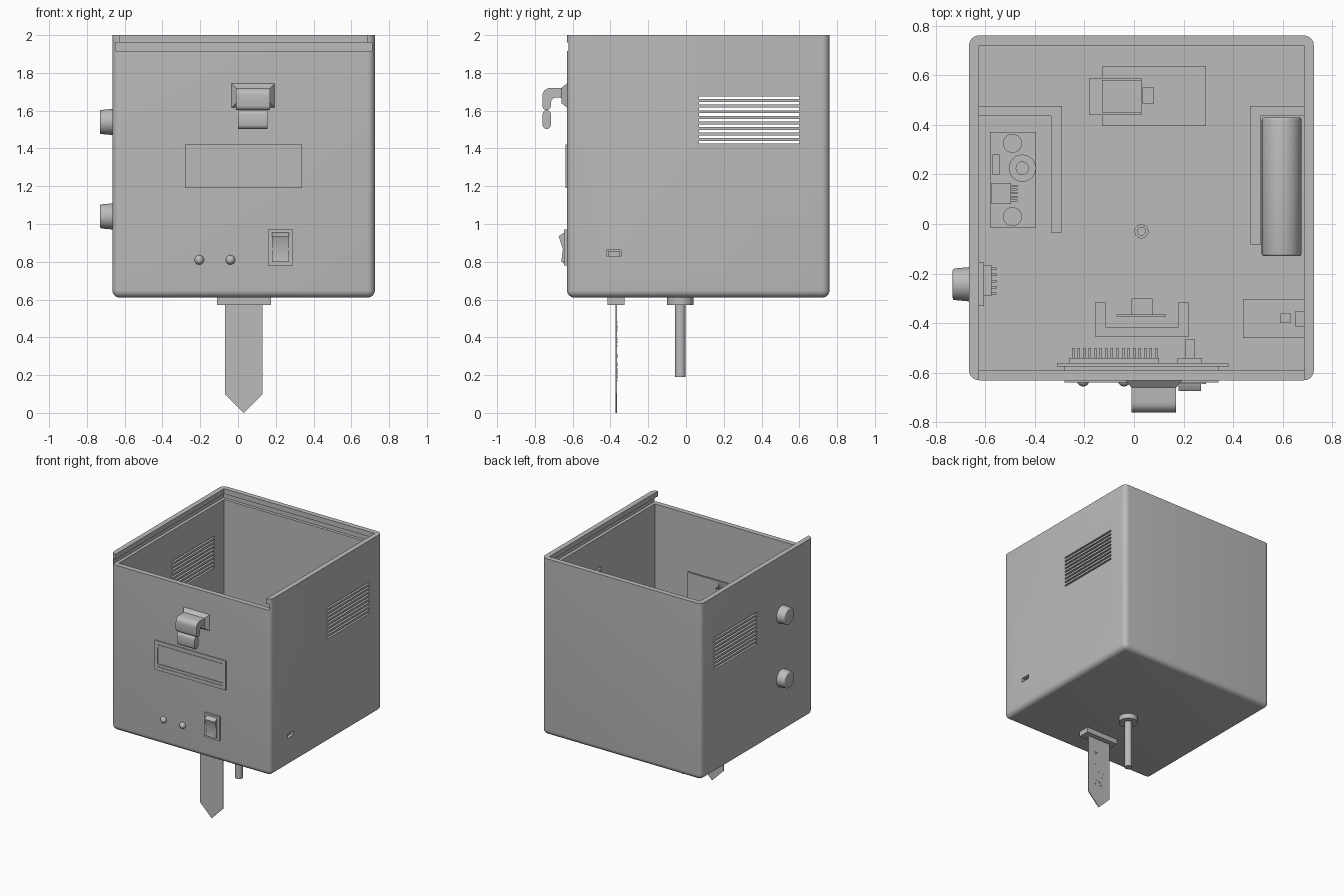
import bpy, bmesh, math, random
from mathutils import Matrix, Vector

if "Cube" in bpy.data.objects:
    bpy.data.objects.remove(bpy.data.objects["Cube"])
random.seed(4)

grey = bpy.data.materials.new("plain grey")
grey.use_nodes = True
grey.diffuse_color = (0.5, 0.5, 0.5, 1)
grey.node_tree.nodes["Principled BSDF"].inputs["Base Color"].default_value = grey.diffuse_color
parts = []


def finish(name, bm):
    bmesh.ops.recalc_face_normals(bm, faces=bm.faces)
    mesh = bpy.data.meshes.new(name)
    bm.to_mesh(mesh)
    bm.free()
    mesh.materials.append(grey)
    obj = bpy.data.objects.new(name, mesh)
    bpy.context.scene.collection.objects.link(obj)
    parts.append(obj)
    return obj


def add_box(bm, x, y, z):
    lo, hi = Vector((x[0], y[0], z[0])), Vector((x[1], y[1], z[1]))
    matrix = Matrix.Translation((lo + hi) / 2) @ Matrix.Diagonal((hi - lo).to_4d())
    return bmesh.ops.create_cube(bm, size=1, matrix=matrix)["verts"]


def boxes(name, *bounds):
    bm = bmesh.new()
    for x, y, z in bounds:
        add_box(bm, x, y, z)
    return finish(name, bm)


def cylinder(name, start, end, r, r_end=None, sides=32, rim=0):
    a, b = Vector(start), Vector(end)
    turn = (b - a).to_track_quat("Z", "Y").to_matrix().to_4x4()
    bm = bmesh.new()
    bmesh.ops.create_cone(bm, cap_ends=True, segments=sides, radius1=r,
                          radius2=r if r_end is None else r_end, depth=(b - a).length,
                          matrix=Matrix.Translation((a + b) / 2) @ turn)
    if rim:
        caps = {e for f in bm.faces if len(f.verts) > 4 for e in f.edges}
        bmesh.ops.bevel(bm, geom=list(caps), offset=rim, segments=3, profile=0.5, affect="EDGES")
    return finish(name, bm)


def extrude(name, points, place, step):
    bm = bmesh.new()
    face = bm.faces.new([bm.verts.new(place(*p)) for p in points])
    new = bmesh.ops.extrude_face_region(bm, geom=[face])["geom"]
    bmesh.ops.translate(bm, vec=step, verts=[v for v in new if isinstance(v, bmesh.types.BMVert)])
    return finish(name, bm)


def cut(obj, *cutters):
    for cutter in cutters:
        mod = obj.modifiers.new("cut", "BOOLEAN")
        mod.operation, mod.solver, mod.object = "DIFFERENCE", "EXACT", cutter
        graph = bpy.context.evaluated_depsgraph_get()
        mesh = bpy.data.meshes.new_from_object(obj.evaluated_get(graph))
        obj.modifiers.clear()
        obj.data = mesh
        parts.remove(cutter)
        bpy.data.objects.remove(cutter)


# Housing: rounded sides and bottom, open top
left, right, front, back, base, top = -0.665, 0.725, -0.63, 0.76, 0.61, 2.0
wall = 0.04
inner_x, inner_y = (left + wall, right - wall), (front + wall, back - wall)
floor = base + wall
bm = bmesh.new()
add_box(bm, (left, right), (front, back), (base, top))
round_edges = [e for e in bm.edges if min(v.co.z for v in e.verts) < top - 0.1]
bmesh.ops.bevel(bm, geom=round_edges, offset=wall, segments=6, profile=0.5, affect="EDGES")
housing = finish("housing", bm)

# Cavity, sliding lid channel, front opening, port and through vents
cut(housing,
    boxes("cavity", (inner_x, inner_y, (floor, 2.2))),
    boxes("lid_channel", ((left + 0.016, right - 0.016), (-0.9, back - 0.016), (1.915, 1.96))),
    boxes("lid_opening", (inner_x, (-0.9, inner_y[1]), (1.94, 2.2))),
    boxes("port_hole", ((0.6, 0.9), (-0.42, -0.345), (0.83, 0.862))),
    cylinder("floor_hole", (0.03, -0.03, 0.5), (0.03, -0.03, 0.8), 0.016))
for i in range(9):
    z = 1.425 + i * 0.0295
    cut(housing, boxes("vent_slot", ((-1, 1), (0.07, 0.6), (z, z + 0.014))))

# Display with recessed window and circuit board behind
display = boxes("display", ((-0.28, 0.34), (-0.638, -0.57), (1.19, 1.42)))
cut(display, boxes("window", ((-0.255, 0.315), (-0.7, -0.632), (1.24, 1.37))))
for z in (1.217, 1.39):
    cut(display, boxes("groove", ((-0.25, 0.31), (-0.7, -0.634), (z, z + 0.006))))
boxes("display_board", ((-0.31, 0.38), (-0.575, -0.56), (1.14, 1.47)))
boxes("display_pins", *[((x, x + 0.01), (-0.56, -0.5), (1.435, 1.445))
                        for x in [-0.25 + i * 0.0223 for i in range(16)]],
      ((-0.26, 0.1), (-0.56, -0.54), (1.425, 1.455)))

# Spout: flared root, curved arm and hanging tip
bm = bmesh.new()
for v in add_box(bm, (-0.01, 0.17), (-0.66, front), (1.64, 1.72)):
    if v.co.y > -0.64:
        v.co.x += math.copysign(0.024, v.co.x - 0.08)
        v.co.z += math.copysign(0.024, v.co.z - 1.68)
finish("spout_root", bm)


def arc(cy, cz, r, start, stop, n=6):
    angles = [math.radians(start + (stop - start) * i / n) for i in range(n + 1)]
    return [(cy + r * math.cos(a), cz + r * math.sin(a)) for a in angles]


def side_profile(x):
    return lambda y, z: (x, y, z)


arm = [(front, 1.72)] + arc(-0.72, 1.68, 0.04, 90, 180) + arc(-0.7375, 1.625, 0.0225, 180, 360)
arm += arc(-0.685, 1.64, 0.03, 180, 90) + [(front, 1.665)]
extrude("spout_arm", arm, side_profile(-0.01), (0.18, 0, 0))
tip = arc(-0.7375, 1.58, 0.0225, 0, 180) + arc(-0.7375, 1.525, 0.0225, 180, 360)
extrude("spout_tip", tip, side_profile(0), (0.155, 0, 0))

# Rocker switch with body and terminals
boxes("switch_frame", ((0.16, 0.29), (-0.645, -0.62), (0.78, 0.97)))
rocker = [(-0.62, 0.8), (-0.66, 0.8), (-0.652, 0.87), (-0.674, 0.935), (-0.645, 0.955), (-0.62, 0.955)]
extrude("switch_rocker", rocker, side_profile(0.18), (0.09, 0, 0))
boxes("switch_body", ((0.175, 0.275), (-0.6, -0.54), (0.79, 0.96)),
      *[((0.205, 0.245), (-0.55, -0.465), (z, z + 0.01)) for z in (0.82, 0.87, 0.92)])

# Indicator lamps
for x in (-0.205, -0.04):
    bm = bmesh.new()
    bmesh.ops.create_uvsphere(bm, u_segments=24, v_segments=12, radius=0.025,
                              matrix=Matrix.Translation((x, front, 0.81)))
    finish("indicator_lamp", bm)

# Side knobs with encoders inside
for z in (1.04, 1.54):
    cylinder("knob", (left + 0.01, -0.243, z), (-0.731, -0.243, z), 0.07, 0.063, 40, 0.008)
    boxes("encoder", ((-0.625, -0.605), (-0.33, -0.155), (z - 0.1, z + 0.1)),
          ((-0.605, -0.575), (-0.29, -0.165), (z - 0.06, z + 0.06)),
          *[((-0.58, -0.555), (y, y + 0.01), (z - 0.06, z - 0.05))
            for y in [-0.285 + i * 0.025 for i in range(5)]])

# Blade probe with collar and its electronics above the floor
blade = [(-0.07, 0.75), (-0.07, 0.1), (0.03, 0), (0.13, 0.1), (0.13, 0.75)]
extrude("probe_blade", blade, lambda x, z: (x, -0.372, z), (0, 0.007, 0))
boxes("probe_collar", ((-0.11, 0.175), (-0.415, -0.325), (0.57, base + 0.01)))
boxes("probe_chip", ((-0.01, 0.075), (-0.366, -0.3), (0.68, 0.74)))
specks = []
for i in range(24):
    x, z = random.uniform(-0.02, 0.07), random.uniform(0.15, 0.5)
    specks.append(((x, x + 0.008), (-0.366, -0.363), (z, z + 0.01)))
boxes("probe_components", *specks)

# Rod probe
rod_x, rod_y = 0.03, -0.03
cylinder("rod_collar", (rod_x, rod_y, base + 0.01), (rod_x, rod_y, 0.57), 0.07)
rod = cylinder("rod_probe", (rod_x, rod_y, floor + 0.01), (rod_x, rod_y, 0.19), 0.028)
cut(rod, cylinder("rod_bore", (rod_x, rod_y, 0.6), (rod_x, rod_y, 0.8), 0.016))

# Brackets on the floor
rib = (floor - 0.01, floor + 0.1)
boxes("left_bracket", ((inner_x[0], -0.29), (0.435, 0.475), rib), ((-0.335, -0.29), (-0.035, 0.435), rib))
boxes("battery_bracket", ((0.47, inner_x[1]), (0.435, 0.475), rib), ((0.47, 0.51), (-0.085, 0.435), rib))
boxes("probe_bracket", ((-0.155, 0.22), (-0.455, -0.415), rib),
      *[((x, x + wall), (-0.415, -0.315), rib) for x in (-0.155, 0.18)])

# Battery cell
cylinder("battery", (0.595, -0.13, 0.73), (0.595, 0.43, 0.73), 0.08, None, 40, 0.01)

# Power converter board
board = (floor, floor + 0.015)
boxes("converter_board", ((-0.58, -0.395), (-0.015, 0.37), board),
      ((-0.575, -0.495), (0.08, 0.165), (floor, 0.69)), ((-0.57, -0.54), (0.2, 0.28), (floor, 0.71)),
      *[((-0.495, -0.47), (y, y + 0.008), (floor, 0.68)) for y in (0.09, 0.105, 0.12, 0.135, 0.15)])
for y in (0.03, 0.325):
    cylinder("capacitor", (-0.49, y, floor), (-0.49, y, 0.75), 0.038)
coil = cylinder("coil", (-0.45, 0.225, floor), (-0.45, 0.225, 0.72), 0.055, sides=24)
cut(coil, cylinder("coil_hole", (-0.45, 0.225, 0.67), (-0.45, 0.225, 0.8), 0.025))

# Controller board with pin rows
boxes("controller_board", ((-0.13, 0.29), (0.395, 0.635), board),
      ((-0.18, 0.03), (0.44, 0.588), (floor, 0.675)), ((-0.13, 0.03), (0.45, 0.58), (floor, 0.69)),
      ((0.035, 0.08), (0.485, 0.55), (floor, 0.685)),
      *[((x, x + 0.008), (y, y + 0.008), (floor, 0.668))
        for y in (0.4, 0.622) for x in [-0.12 + i * 0.0215 for i in range(19)]])

# Charger board behind the port
boxes("charger_board", ((0.44, inner_x[1]), (-0.46, -0.305), (0.812, 0.826)),
      ((0.59, 0.63), (-0.4, -0.36), (0.82, 0.84)), ((0.65, 0.7), (-0.413, -0.352), (0.826, 0.856)))

for obj in bpy.context.selected_objects:
    obj.select_set(False)
for obj in parts:
    obj.select_set(True)
bpy.context.view_layer.objects.active = housing
bpy.ops.object.shade_smooth_by_angle(angle=math.radians(35))
